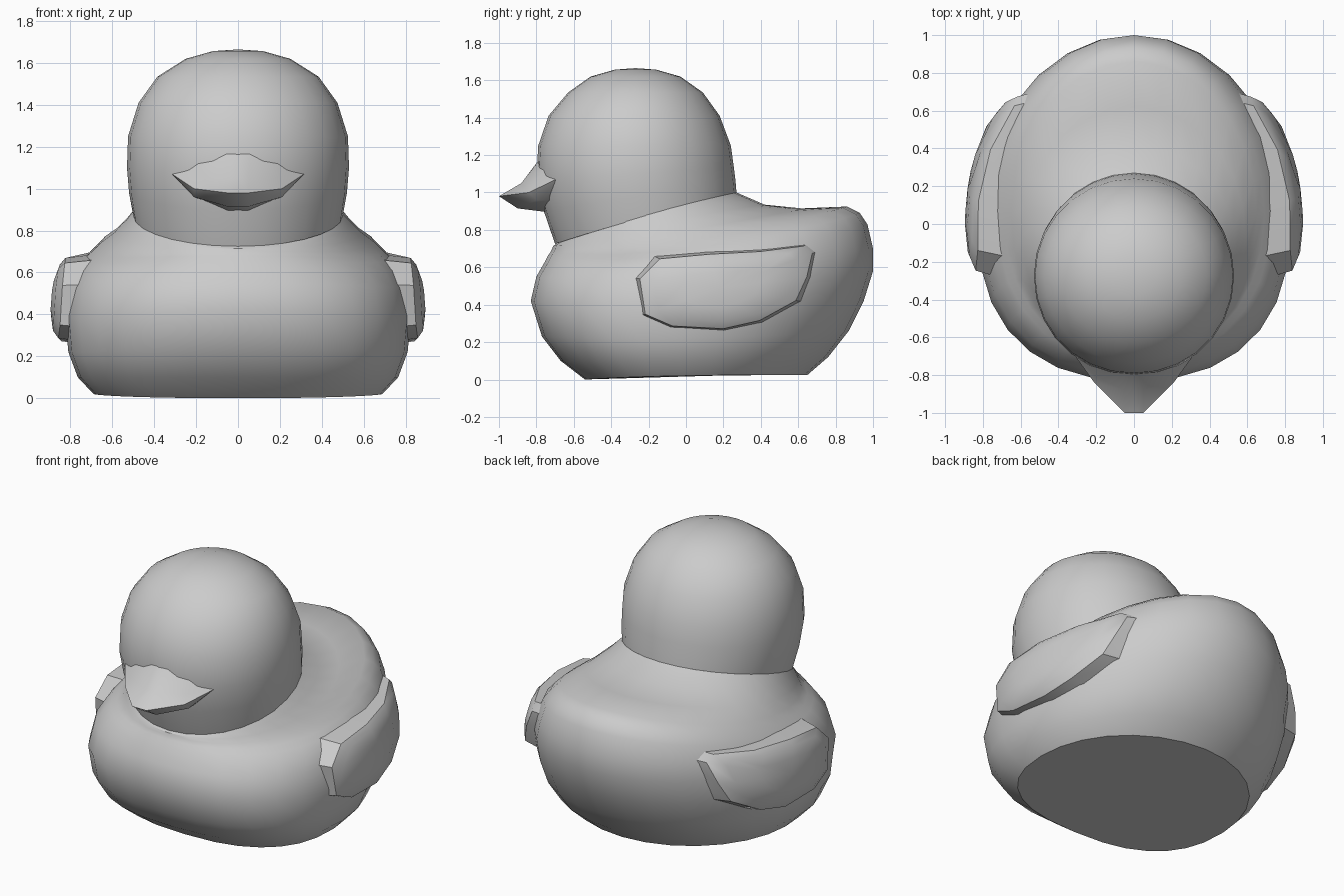
import bpy, bmesh
from math import sin, cos, tau, radians, copysign
from mathutils import Vector

cube = bpy.data.objects.get("Cube")
if cube:
    bpy.data.objects.remove(cube, do_unlink=True)

grey = bpy.data.materials.new("plain grey")
grey.use_nodes = True
grey.diffuse_color = (0.6, 0.6, 0.6, 1)
grey.node_tree.nodes["Principled BSDF"].inputs["Base Color"].default_value = (0.6, 0.6, 0.6, 1)

SEGMENTS = 28


def finish(bm, name, angle):
    bmesh.ops.recalc_face_normals(bm, faces=bm.faces)
    mesh = bpy.data.meshes.new(name)
    bm.to_mesh(mesh)
    bm.free()
    mesh.materials.append(grey)
    obj = bpy.data.objects.new(name, mesh)
    bpy.context.collection.objects.link(obj)
    bpy.ops.object.select_all(action="DESELECT")
    obj.select_set(True)
    bpy.context.view_layer.objects.active = obj
    bpy.ops.object.shade_smooth_by_angle(angle=radians(angle))


def bridge(bm, a, b):
    for i in range(len(a)):
        j = (i + 1) % len(a)
        bm.faces.new((a[i], a[j], b[j], b[i]))


def fan(bm, ring, tip):
    apex = bm.verts.new(tip)
    for i in range(len(ring)):
        bm.faces.new((ring[i], ring[(i + 1) % len(ring)], apex))


def oval(bm, row, square, waist):
    """Oval ring: half width, front y, back y, then z at front, side and back."""
    w, yf, yb, zf, zs, zb = row
    mid = yf + (yb - yf) * waist
    verts = []
    for i in range(SEGMENTS):
        s, c = sin(tau * i / SEGMENTS), cos(tau * i / SEGMENTS)
        z = zs + c * (zb - zf) / 2 + c * c * ((zb + zf) / 2 - zs)
        p = square if c < 0 else 1
        x = w * copysign(abs(s) ** p, s)
        y = mid + (c * (yb - mid) if c > 0 else abs(c) ** p * (yf - mid))
        verts.append(bm.verts.new((x, y, z)))
    return verts


def loft(name, rows, square, waist, tip=None):
    """Stack rings; the squarer, fuller front eases to a plain oval at the top."""
    bm = bmesh.new()
    rings = []
    for i, row in enumerate(rows):
        t = i / (len(rows) - 1)
        rings.append(oval(bm, row, square + (1 - square) * t, waist + (.5 - waist) * t))
    for a, b in zip(rings, rings[1:]):
        bridge(bm, a, b)
    bm.faces.new(rings[0])
    if tip:
        fan(bm, rings[-1], tip)
    else:
        bm.faces.new(rings[-1])
    finish(bm, name, 38)


# Body with flat base and raised tail
loft("body", [
    (.69, -.54, .65, 0, .02, .025),
    (.765, -.67, .76, .10, .10, .12),
    (.81, -.77, .87, .23, .22, .26),
    (.825, -.83, .95, .42, .38, .42),
    (.81, -.80, 1.0, .55, .53, .58),
    (.77, -.76, 1.0, .62, .615, .70),
    (.73, -.74, .97, .66, .67, .83),
    (.69, -.725, .93, .68, .705, .89),
    (.65, -.715, .86, .70, .745, .925),
    (.59, -.71, .62, .715, .79, .915),
    (.54, -.70, .42, .72, .84, .935),
    (.50, -.695, .27, .725, .88, 1.0),
], .80, .44)

# Head rising from the slanted neck line
loft("head", [
    (.50, -.70, .27, .725, .87, 1.0),
    (.52, -.76, .265, .90, .98, 1.06),
    (.53, -.80, .255, 1.08, 1.10, 1.14),
    (.525, -.79, .24, 1.25, 1.25, 1.25),
    (.475, -.735, .18, 1.41, 1.41, 1.41),
    (.385, -.63, .09, 1.535, 1.535, 1.535),
    (.25, -.51, -.03, 1.62, 1.62, 1.62),
    (.12, -.38, -.16, 1.657, 1.657, 1.657),
], .97, .5, (0, -.27, 1.665))

# Beak: strips from the upper root over the lip to the lower root
beak_rows = [
    [(0, -.745, 1.23), (.06, -.745, 1.22), (.18, -.72, 1.18)],
    [(0, -.88, 1.05), (.05, -.88, 1.05), (.20, -.81, 1.05)],
    [(0, -1, .98), (.05, -1, .98), (.21, -.84, 1.0)],
    [(0, -.90, .915), (.05, -.90, .915), (.21, -.80, .96)],
    [(0, -.74, .895), (.05, -.74, .895), (.20, -.69, .955)],
]
bm = bmesh.new()
for side in (-1, 1):
    grid = [[bm.verts.new((x * side, y, z)) for x, y, z in row] for row in beak_rows]
    corner = bm.verts.new((.315 * side, -.695, 1.07))
    for a, b in zip(grid, grid[1:]):
        bm.faces.new((a[0], a[1], b[1], b[0]))
        bm.faces.new((a[1], a[2], b[2], b[1]))
        bm.faces.new((a[2], corner, b[2]))
bmesh.ops.remove_doubles(bm, verts=bm.verts, dist=.001)
finish(bm, "beak", 40)

# Wings: curved plates with sloping rims that hug the sides
wing_outline = [(-.26, .54), (-.15, .65), (.12, .675), (.40, .69), (.64, .72), (.69, .68),
                (.66, .55), (.60, .42), (.40, .31), (.20, .265), (-.08, .28), (-.23, .345)]


def wing_x(y, z):
    return .895 * (1 - ((y - .02) / 1.02) ** 2) ** .5 - .9 * (z - .43) ** 2


def wing_ring(bm, side, scale, inset):
    ring = []
    for y, z in wing_outline:
        p = Vector((.18, .49)).lerp(Vector((y, z)), scale)
        ring.append(bm.verts.new((side * (wing_x(*p) - inset), p.x, p.y)))
    return ring


for side, name in ((1, "left_wing"), (-1, "right_wing")):
    bm = bmesh.new()
    rings = [wing_ring(bm, side, s, d) for s, d in
             ((1.07, .16), (.97, .015), (.8, 0), (.45, 0))]
    for a, b in zip(rings, rings[1:]):
        bridge(bm, a, b)
    fan(bm, rings[-1], (side * wing_x(.18, .49), .18, .49))
    bm.faces.new(rings[0])
    finish(bm, name, 35)
